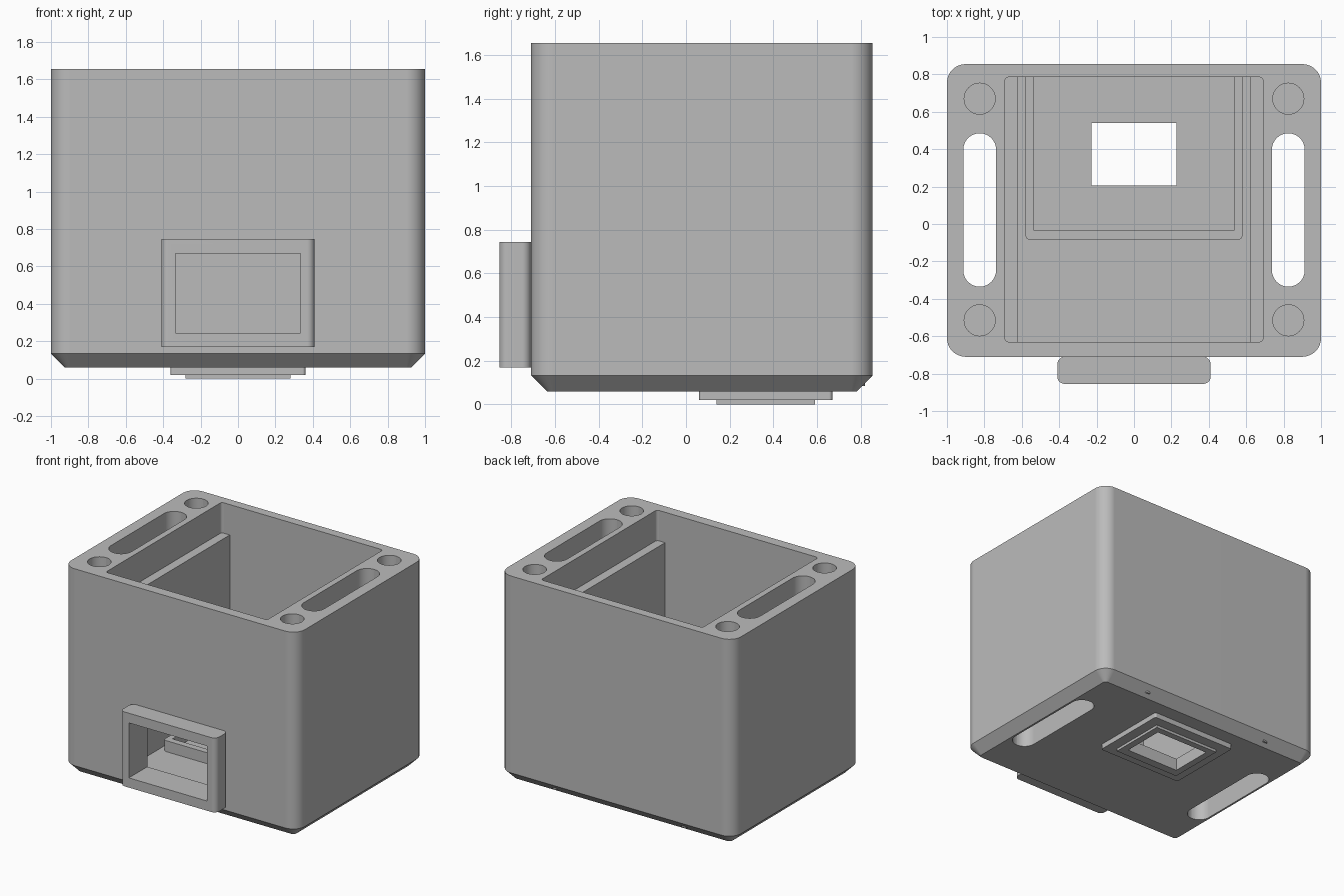
import bpy, bmesh, math

if "Cube" in bpy.data.objects:
    bpy.data.objects.remove(bpy.data.objects["Cube"], do_unlink=True)

grey = bpy.data.materials.new("plain grey")
grey.use_nodes = True
COLOUR = (0.5, 0.5, 0.5, 1)
grey.diffuse_color = COLOUR
grey.node_tree.nodes["Principled BSDF"].inputs["Base Color"].default_value = COLOUR


def outline(x0, x1, y0, y1, r, steps):
    """Rounded rectangle, counter-clockwise from the +x +y corner."""
    if r <= 0:
        return [(x1, y1), (x0, y1), (x0, y0), (x1, y0)]
    centres = [(x1 - r, y1 - r), (x0 + r, y1 - r), (x0 + r, y0 + r), (x1 - r, y0 + r)]
    pts = []
    for quarter, (cx, cy) in enumerate(centres):
        for i in range(steps + 1):
            a = (quarter + i / steps) * math.pi / 2
            pts.append((cx + r * math.cos(a), cy + r * math.sin(a)))
    return pts


def prism(name, x, y, z, r=0, chamfer=0, steps=8):
    """Upright prism with rounded corners and an optional bottom chamfer."""
    levels = [(z[0], 0), (z[1], 0)]
    if chamfer:
        levels = [(z[0], chamfer), (z[0] + chamfer, 0), (z[1], 0)]
    bm = bmesh.new()
    rings = []
    for height, inset in levels:
        pts = outline(x[0] + inset, x[1] - inset, y[0] + inset, y[1] - inset,
                      r - inset if r else 0, steps)
        rings.append([bm.verts.new((px, py, height)) for px, py in pts])
    n = len(rings[0])
    for low, high in zip(rings, rings[1:]):
        for i in range(n):
            j = (i + 1) % n
            bm.faces.new((low[i], low[j], high[j], high[i]))
    bm.faces.new(rings[0][::-1])
    bm.faces.new(rings[-1])
    mesh = bpy.data.meshes.new(name)
    bm.to_mesh(mesh)
    bm.free()
    mesh.materials.append(grey)
    obj = bpy.data.objects.new(name, mesh)
    bpy.context.collection.objects.link(obj)
    return obj


def finish(obj, cutters):
    """Cut the openings, then smooth only the rounded corners."""
    for cutter in cutters:
        mod = obj.modifiers.new("cut", "BOOLEAN")
        mod.operation = "DIFFERENCE"
        mod.solver = "EXACT"
        mod.object = cutter
    bpy.context.view_layer.update()
    graph = bpy.context.evaluated_depsgraph_get()
    mesh = bpy.data.meshes.new_from_object(obj.evaluated_get(graph))
    obj.modifiers.clear()
    obj.data = mesh
    for poly in mesh.polygons:
        poly.use_smooth = True
    mesh.set_sharp_from_angle(angle=math.radians(30))
    weighted = obj.modifiers.new("flat faces", "WEIGHTED_NORMAL")
    weighted.keep_sharp = True


FLOOR = 0.095
TOP = 1.655
BACK = 0.785

# Solid parts
body = prism("housing", (-1, 1), (-0.71, 0.855), (0.06, TOP), 0.1, 0.073)
port = prism("front_port_frame", (-0.41, 0.41), (-0.855, -0.71), (0.17, 0.745), 0.04)
flange = prism("bottom_flange", (-0.36, 0.36), (0.06, 0.67), (0.02, 0.06), 0.015)
lip = prism("bottom_lip", (-0.28, 0.28), (0.14, 0.59), (0, 0.02))
rim = prism("floor_rim", (-0.58, 0.58), (-0.085, 0.82), (FLOOR - 0.01, 0.18), 0.025)

# Openings
upper = prism("upper_cavity_cutter", (-0.69, 0.69), (-0.63, BACK), (1.42, 1.8), 0.02)
lower = prism("lower_cavity_cutter", (-0.62, 0.62), (-0.63, BACK), (FLOOR, 1.5))
window = prism("port_cutter", (-0.335, 0.335), (-0.95, -0.5), (0.245, 0.67))
outlet = prism("outlet_cutter", (-0.227, 0.227), (0.205, 0.54), (-0.1, 0.3))
rim_inside = prism("rim_cutter", (-0.535, 0.535), (-0.035, 0.95), (-0.1, 0.3))
side_cutters = []
for side in (-1, 1):
    cx = side * 0.825
    side_cutters.append(prism("slot_cutter", (cx - 0.0875, cx + 0.0875),
                              (-0.335, 0.485), (-0.1, 1.8), 0.087))
    for cy in (-0.515, 0.67):
        side_cutters.append(prism("screw_hole_cutter", (cx - 0.083, cx + 0.083),
                                  (cy - 0.083, cy + 0.083), (1.15, 1.8), 0.0829))

finish(body, [upper, lower, window, outlet] + side_cutters)
finish(port, [window])
finish(flange, [outlet])
finish(lip, [outlet])
finish(rim, [rim_inside])

# Remove the spent cutters
for cutter in [upper, lower, window, outlet, rim_inside] + side_cutters:
    bpy.data.objects.remove(cutter, do_unlink=True)
